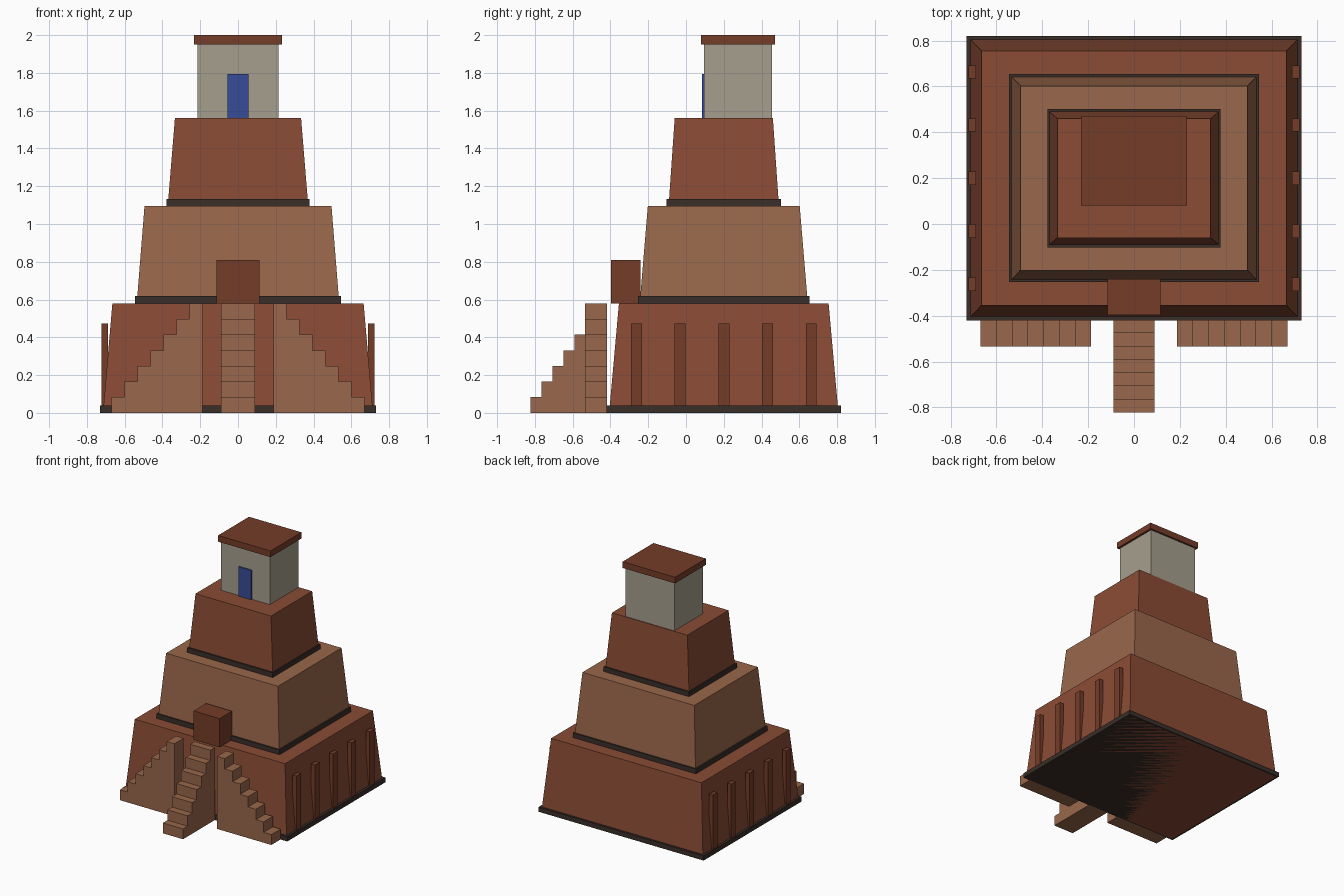
import bpy, bmesh

if "Cube" in bpy.data.objects:
    bpy.data.objects.remove(bpy.data.objects["Cube"])

CY = 0.20  # the tiers share this centre in y


def material(name, rgb):
    m = bpy.data.materials.new(name)
    m.diffuse_color = tuple((c / 255) ** 2.2 for c in rgb) + (1,)
    m.use_nodes = True
    m.node_tree.nodes["Principled BSDF"].inputs["Base Color"].default_value = m.diffuse_color
    return m


BRICK = material("red_brick", (137, 77, 56))
TAN = material("tan_brick", (152, 103, 76))
DARK = material("dark_band", (60, 50, 45))
TRIM = material("deep_brick", (116, 63, 44))
STONE = material("pale_stone", (164, 157, 140))
BLUE = material("blue_door", (57, 77, 150))


def finish(name, bm, mat):
    bmesh.ops.recalc_face_normals(bm, faces=bm.faces)
    me = bpy.data.meshes.new(name)
    bm.to_mesh(me)
    bm.free()
    me.materials.append(mat)
    ob = bpy.data.objects.new(name, me)
    bpy.context.collection.objects.link(ob)
    return ob


def frustum(name, mat, bottom, top, z0, z1, cx=0, cy=CY):
    """Four-sided block; bottom and top are (half x, half y)."""
    bm = bmesh.new()
    bmesh.ops.create_cube(bm, size=2)
    for v in bm.verts:
        hx, hy = top if v.co.z > 0 else bottom
        v.co = (cx + v.co.x * hx, cy + v.co.y * hy, z1 if v.co.z > 0 else z0)
    return finish(name, bm, mat)


def box(name, mat, x0, x1, y0, y1, z0, z1):
    h = ((x1 - x0) / 2, (y1 - y0) / 2)
    return frustum(name, mat, h, h, z0, z1, (x0 + x1) / 2, (y0 + y1) / 2)


def stair(name, start, end, side0, side1, along_x, steps=7, height=0.58):
    """Stepped profile rising from start to end, extruded sideways."""
    run, rise = (end - start) / steps, height / steps
    pts = [(start, 0)]
    for i in range(steps):
        pts += [(start + i * run, (i + 1) * rise), (start + (i + 1) * run, (i + 1) * rise)]
    pts.append((end, 0))
    bm = bmesh.new()
    place = (lambda a, z: (a, side0, z)) if along_x else (lambda a, z: (side0, a, z))
    face = bm.faces.new([bm.verts.new(place(a, z)) for a, z in pts])
    geom = bmesh.ops.extrude_face_region(bm, geom=[face])["geom"]
    w = side1 - side0
    bmesh.ops.translate(bm, verts=[g for g in geom if isinstance(g, bmesh.types.BMVert)],
                        vec=(0, w, 0) if along_x else (w, 0, 0))
    return finish(name, bm, TAN)


# Three battered tiers, each with a dark band at its foot
tiers = [("lower", BRICK, (0.715, 0.607), (0.665, 0.555), 0.0, 0.58, (0.73, 0.62)),
         ("middle", TAN, (0.536, 0.445), (0.495, 0.402), 0.58, 1.095, (0.545, 0.453)),
         ("upper", BRICK, (0.372, 0.292), (0.334, 0.26), 1.095, 1.56, (0.378, 0.302))]
for name, mat, bottom, top, z0, z1, band in tiers:
    frustum(name + "_tier", mat, bottom, top, z0, z1)
    frustum(name + "_band", DARK, band, band, z0, z0 + 0.038)

# Shrine on the summit
box("shrine", STONE, -0.215, 0.215, 0.095, 0.455, 1.56, 1.95)
box("shrine_roof", TRIM, -0.232, 0.232, 0.08, 0.47, 1.95, 2.0)
box("shrine_door", BLUE, -0.056, 0.056, 0.085, 0.105, 1.56, 1.795)

# Gatehouse at the head of the stairs
box("gatehouse", TRIM, -0.115, 0.115, -0.397, -0.24, 0.58, 0.81)

# Central stair and the two flanking stairs
stair("central_stair", -0.822, -0.418, -0.089, 0.089, False)
for side, s in (("left", -1), ("right", 1)):
    stair(side + "_stair", s * 0.67, s * 0.188, -0.535, -0.418, True)

# Buttresses along both flanks
for side, s in (("left", -1), ("right", 1)):
    for i in range(5):
        y = CY + (i - 2) * 0.2315
        xs = sorted((s * 0.688, s * 0.722))
        box(f"{side}_buttress_{i + 1}", TRIM, *xs, y - 0.029, y + 0.029, 0.038, 0.472)
